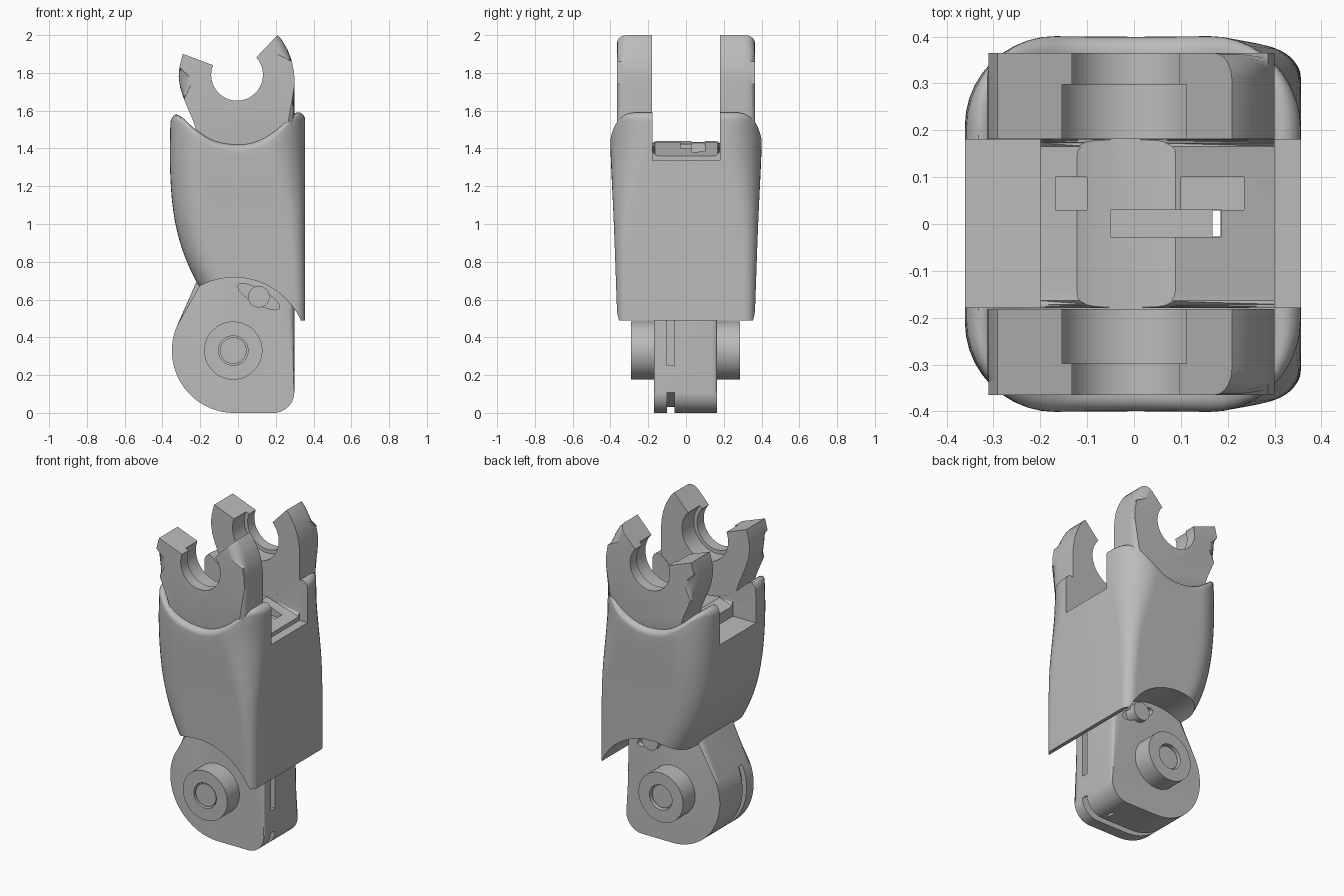
import bpy, bmesh
from math import sin, cos, radians, pi

cube = bpy.data.objects.get("Cube")
if cube:
    bpy.data.objects.remove(cube, do_unlink=True)

grey = bpy.data.materials.new("plain grey")
grey.use_nodes = True
grey.diffuse_color = (0.5, 0.5, 0.5, 1)
grey.node_tree.nodes["Principled BSDF"].inputs["Base Color"].default_value = (0.5, 0.5, 0.5, 1)


def make(name, bm):
    bmesh.ops.recalc_face_normals(bm, faces=bm.faces)
    mesh = bpy.data.meshes.new(name)
    bm.to_mesh(mesh)
    bm.free()
    mesh.materials.append(grey)
    ob = bpy.data.objects.new(name, mesh)
    bpy.context.collection.objects.link(ob)
    return ob


def prism(name, outline, y0, y1, bevel=0, sides=(), keep=lambda a, b: True):
    """Extrude an x-z outline along y, rounding the rims listed in sides."""
    bm = bmesh.new()
    a = [bm.verts.new((x, y0, z)) for x, z in outline]
    b = [bm.verts.new((x, y1, z)) for x, z in outline]
    bm.faces.new(a)
    bm.faces.new(b)
    for i in range(len(a)):
        bm.faces.new((a[i - 1], a[i], b[i], b[i - 1]))
    rims = [e for e in bm.edges
            if any(all(abs(v.co.y - y) < 1e-5 for v in e.verts) for y in sides)
            and keep(e.verts[0].co, e.verts[1].co)]
    if bevel:
        bmesh.ops.bevel(bm, geom=rims, offset=bevel, segments=5, profile=0.5,
                        affect='EDGES', clamp_overlap=True)
    return make(name, bm)


def arc(cx, cz, r, a0=0, a1=360, n=64):
    full = abs(a1 - a0) == 360
    return [(cx + r * cos(radians(a0 + (a1 - a0) * i / n)),
             cz + r * sin(radians(a0 + (a1 - a0) * i / n))) for i in range(n if full else n + 1)]


def box(x0, x1, y0, y1, z0, z1):
    return prism("cutter", [(x0, z0), (x1, z0), (x1, z1), (x0, z1)], y0, y1)


def cut(ob, *cutters):
    for c in cutters:
        mod = ob.modifiers.new("cut", 'BOOLEAN')
        mod.operation = 'DIFFERENCE'
        mod.solver = 'EXACT'
        mod.object = c
        bpy.context.view_layer.objects.active = ob
        bpy.ops.object.modifier_apply(modifier=mod.name)
        bpy.data.objects.remove(c, do_unlink=True)


def curve(table, t):
    """Smooth interpolation through a short list of points."""
    t = min(max(t, table[0][0]), table[-1][0])
    k = next(i for i in range(len(table) - 1) if t <= table[i + 1][0])

    def slope(i):
        a, b = table[max(i - 1, 0)], table[min(i + 1, len(table) - 1)]
        return (b[1] - a[1]) / (b[0] - a[0])
    (xa, ya), (xb, yb) = table[k], table[k + 1]
    h = xb - xa
    s = (t - xa) / h
    return ((2*s**3 - 3*s**2 + 1) * ya + (s**3 - 2*s**2 + s) * h * slope(k)
            + (3*s**2 - 2*s**3) * yb + (s**3 - s**2) * h * slope(k + 1))


# Outer shell: rounded sections lofted up to a saddle-shaped rim
LEFT = [(.45, -.05), (.66, -.2), (.85, -.29), (1.05, -.34), (1.3, -.36), (1.6, -.357)]
DEPTH = [(.45, .362), (.56, .366), (1.0, .382), (1.4, .4), (1.6, .402)]
ROUND_R = [(.45, .05), (1.0, .09), (1.4, .19), (1.6, .2)]
ROUND_L = [(.45, .12), (1.0, .17), (1.6, .2)]
SADDLE = [(-.36, 1.57), (-.33, 1.58), (-.29, 1.56), (-.23, 1.505), (-.13, 1.442), (0, 1.42),
          (.1, 1.437), (.2, 1.495), (.27, 1.565), (.31, 1.59), (.36, 1.585)]
BASE, RIM = .49, .035


def section(z, d):
    """Half outline, from the +x side round to the -x side."""
    x0, x1, hy = curve(LEFT, z) + d, .356 - d, curve(DEPTH, z) - d
    rl, rr = curve(ROUND_L, z) - d, curve(ROUND_R, z) - d
    right, left = arc(x1 - rr, hy - rr, rr, 0, 90, 10), arc(x0 + rl, hy - rl, rl, 90, 180, 10)
    (xa, _), (xb, _) = right[-1], left[0]
    return right + [(xa + (xb - xa) * i / 16, hy) for i in range(1, 16)] + left


bm = bmesh.new()
levels = [(i / 22, 0, RIM) for i in range(23)]
levels += [(1, RIM * (1 - cos(a)), RIM * (1 - sin(a))) for a in [k * pi / 12 for k in range(1, 7)]]
rings = []
for t, inset, drop in levels:
    count = len(section(1, 0))
    half = []
    for i in range(count):
        z = BASE + t
        for _ in range(4):
            x, y = section(z, inset)[i]
            z = BASE + (curve(SADDLE, x) - drop - BASE) * t
        half.append((x, y, z))
    rings.append([bm.verts.new(p) for p in half]
                 + [bm.verts.new((x, -y, z)) for x, y, z in reversed(half)])
n = len(rings[0])
for low, high in zip(rings, rings[1:]):
    for i in range(n):
        bm.faces.new((low[i - 1], low[i], high[i], high[i - 1]))
for ring in (rings[0], rings[-1]):
    for i in range(n // 2 - 1):
        bm.faces.new((ring[i], ring[i + 1], ring[n - 2 - i], ring[n - 1 - i]))
shell = make("outer_shell", bm)

PIVOT = (-.025, .33)
floor = [(-.6, 1.36), (-.2, 1.4), (-.1, 1.45), (-.03, 1.46), (.04, 1.45), (.3, 1.36), (.6, 1.33)]
ridge_cutter = prism("cutter", floor + [(.6, 2), (-.6, 2)], -.178, .18, .035, (-.178, .18),
                     lambda a, b: max(a.z, b.z) < 1.5)
cut(shell,
    prism("cutter", arc(-.02, .33, .387, n=128), -.6, .6),
    ridge_cutter,
    box(.3, .6, -.178, .18, 1.335, 2), box(-.6, -.2, -.178, .18, 1.335, 2),
    box(-.168, -.1, .03, .1, 1.1, 1.7), box(-.05, .186, -.028, .03, 1.1, 1.7),
    box(.1, .235, .03, .1, 1.36, 1.7), box(.168, .185, -.027, .029, .3, 1.3))

# Pair of open clevis arms
arm_outline = [(-.18, 1.36), (.3, 1.36), (.3, 1.74), (.297, 1.8), (.286, 1.86), (.264, 1.92),
               (.232, 1.975), (.19, 2.02), (.13, 2.06), (-.22, 2.06), (-.268, 1.97), (-.295, 1.89),
               (-.31, 1.83), (-.314, 1.78), (-.306, 1.72), (-.286, 1.66), (-.235, 1.54), (-.21, 1.46)]
mouth = [(-.01, 1.79), (.09, 1.875), (.42, 2.222), (-.5, 2.222), (-.5, 1.979), (-.12, 1.836)]
arms = []
for name, s in (("front_arm", -1), ("back_arm", 1)):
    arm = prism(name, arm_outline, s * .181, s * .365, .055, (s * .365,))
    cut(arm,
        prism("cutter", arc(-.005, 1.79, .137), s * .1, s * .5),
        prism("cutter", arc(-.005, 1.79, .16), s * .1, s * .298),
        prism("cutter", mouth, s * .1, s * .5))
    arms.append(arm)

# Lower link with rounded heel, rim groove and slanted slot
link_outline = (arc(-.02, .33, .33, 157, 270, 32) + arc(.188, .11, .11, 270, 360, 14)
                + [(.298, .6), (.2, .74), (-.2, .74)])
link = prism("lower_link", link_outline, -.17, .165, .03, (-.17, .165))
groove = arc(-.02, .33, .3, 155, 325, 48) + arc(-.02, .33, .6, 325, 155, 48)
slant = radians(-29)
slot = [(.11 + u * cos(slant) - v * sin(slant), .615 + u * sin(slant) + v * cos(slant))
        for u, v in arc(0, 0, 1, n=40)]
slot = [(.11 + u * .125 * cos(slant) - v * .038 * sin(slant),
         .615 + u * .125 * sin(slant) + v * .038 * cos(slant)) for u, v in arc(0, 0, 1, n=40)]
cut(link,
    prism("cutter", groove, -.1, -.06),
    box(.2, .5, -.1, -.06, .25, .6),
    prism("cutter", slot, -.3, -.13), prism("cutter", slot, .13, .3),
    box(.168, .185, -.027, .029, -.2, .9))

# Pivot bosses with recessed pin, and the small guide pin
boss = prism("pivot_boss", arc(*PIVOT, .154), -.29, .286, .006, (-.29, .286))
cut(boss, prism("cutter", arc(*PIVOT, .078), -.4, -.25), prism("cutter", arc(*PIVOT, .078), .25, .4))
pivot_pin = prism("pivot_pin", arc(*PIVOT, .07), -.283, .27, .006, (-.283, .27))
guide_pin = prism("guide_pin", arc(.11, .615, .057, n=40), -.2, .2)

for ob in [shell, link, boss, pivot_pin, guide_pin] + arms:
    bpy.ops.object.select_all(action='DESELECT')
    ob.select_set(True)
    bpy.context.view_layer.objects.active = ob
    bpy.ops.object.shade_smooth_by_angle(angle=radians(32))
